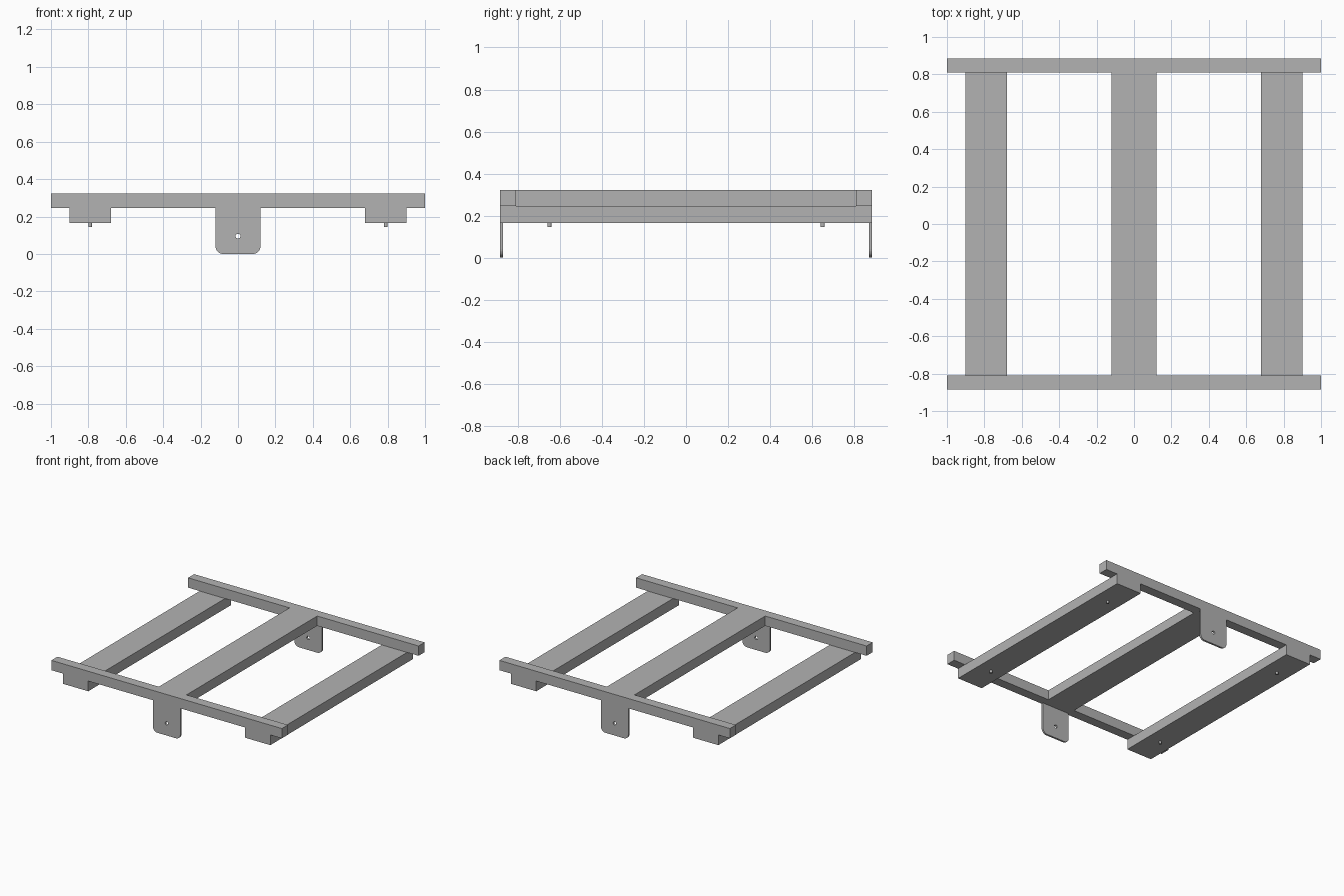
import bpy, bmesh
from math import pi, sin, cos
from mathutils import Matrix

cube = bpy.data.objects.get("Cube")
if cube:
    bpy.data.objects.remove(cube, do_unlink=True)

HALF_LEN, INNER = 0.885, 0.81     # outer and inner y of the cross bars
TOP, MID, LOW = 0.322, 0.245, 0.165  # top of frame, top of rails, bottom of rails
BEAM = 0.12                       # half width of centre beam and lugs
LUG_T = 0.015

grey = bpy.data.materials.new("plain grey")
grey.use_nodes = True
colour = (0.45, 0.45, 0.45, 1)
grey.diffuse_color = colour
grey.node_tree.nodes["Principled BSDF"].inputs["Base Color"].default_value = colour


def arc(cx, cy, r, start, end, n):
    return [(cx + r * cos(start + (end - start) * i / n),
             cy + r * sin(start + (end - start) * i / n)) for i in range(n + 1)]


def extrude(name, outlines, depth, matrix):
    """Fill the outlines (inner ones become holes), thicken and place."""
    curve = bpy.data.curves.new(name, 'CURVE')
    curve.dimensions = '2D'
    curve.fill_mode = 'BOTH'
    curve.extrude = depth / 2
    for outline in outlines:
        spline = curve.splines.new('POLY')
        spline.points.add(len(outline) - 1)
        for point, (x, y) in zip(spline.points, outline):
            point.co = (x, y, 0, 1)
        spline.use_cyclic_u = True
    temp = bpy.data.objects.new(name + "_curve", curve)
    bpy.context.collection.objects.link(temp)
    deps = bpy.context.evaluated_depsgraph_get()
    mesh = bpy.data.meshes.new_from_object(temp.evaluated_get(deps))
    bpy.data.objects.remove(temp, do_unlink=True)
    bm = bmesh.new()
    bm.from_mesh(mesh)
    bmesh.ops.remove_doubles(bm, verts=bm.verts, dist=0.0001)
    bmesh.ops.transform(bm, matrix=matrix, verts=bm.verts)
    bmesh.ops.recalc_face_normals(bm, faces=bm.faces)
    for f in bm.faces:
        f.smooth = False
    bm.to_mesh(mesh)
    bm.free()
    mesh.materials.clear()
    mesh.materials.append(grey)
    ob = bpy.data.objects.new(name, mesh)
    bpy.context.collection.objects.link(ob)
    return ob


def rectangle(x0, x1, y0, y1):
    return [(x0, y0), (x1, y0), (x1, y1), (x0, y1)]


# Top frame: two cross bars and the centre beam in one flush piece
right_side = [(1, -HALF_LEN), (1, -INNER), (BEAM, -INNER),
              (BEAM, INNER), (1, INNER), (1, HALF_LEN)]
left_side = [(-x, y) for x, y in reversed(right_side)]
extrude("top_frame", [right_side + left_side], TOP - MID,
        Matrix.Translation((0, 0, (TOP + MID) / 2)))

# Side rails under the cross bars, each with two locating pegs
for side, s in (("left", 1), ("right", -1)):
    extrude(side + "_rail", [rectangle(s * 0.79 - 0.11, s * 0.79 + 0.11, -HALF_LEN, HALF_LEN)],
            MID - LOW, Matrix.Translation((0, 0, (MID + LOW) / 2)))
    for end, y in (("front", -0.65), ("back", 0.65)):
        extrude(f"{side}_{end}_peg", [arc(0, 0, 0.01, 0, 2 * pi, 16)[:-1]], 0.02,
                Matrix.Translation((s * 0.79, y, LOW - 0.01)))

# Hanging lugs with rounded lower corners and a bolt hole
R = 0.04
lug = ([(BEAM, MID), (-BEAM, MID)]
       + arc(-BEAM + R, R, R, pi, 1.5 * pi, 8)
       + arc(BEAM - R, R, R, 1.5 * pi, 2 * pi, 8))
hole = arc(0, 0.095, 0.013, 0, 2 * pi, 16)[:-1]
for end, s in (("front", -1), ("back", 1)):
    extrude(end + "_lug", [lug, hole], LUG_T,
            Matrix.Translation((0, s * (HALF_LEN - LUG_T / 2), 0)) @ Matrix.Rotation(pi / 2, 4, 'X'))
